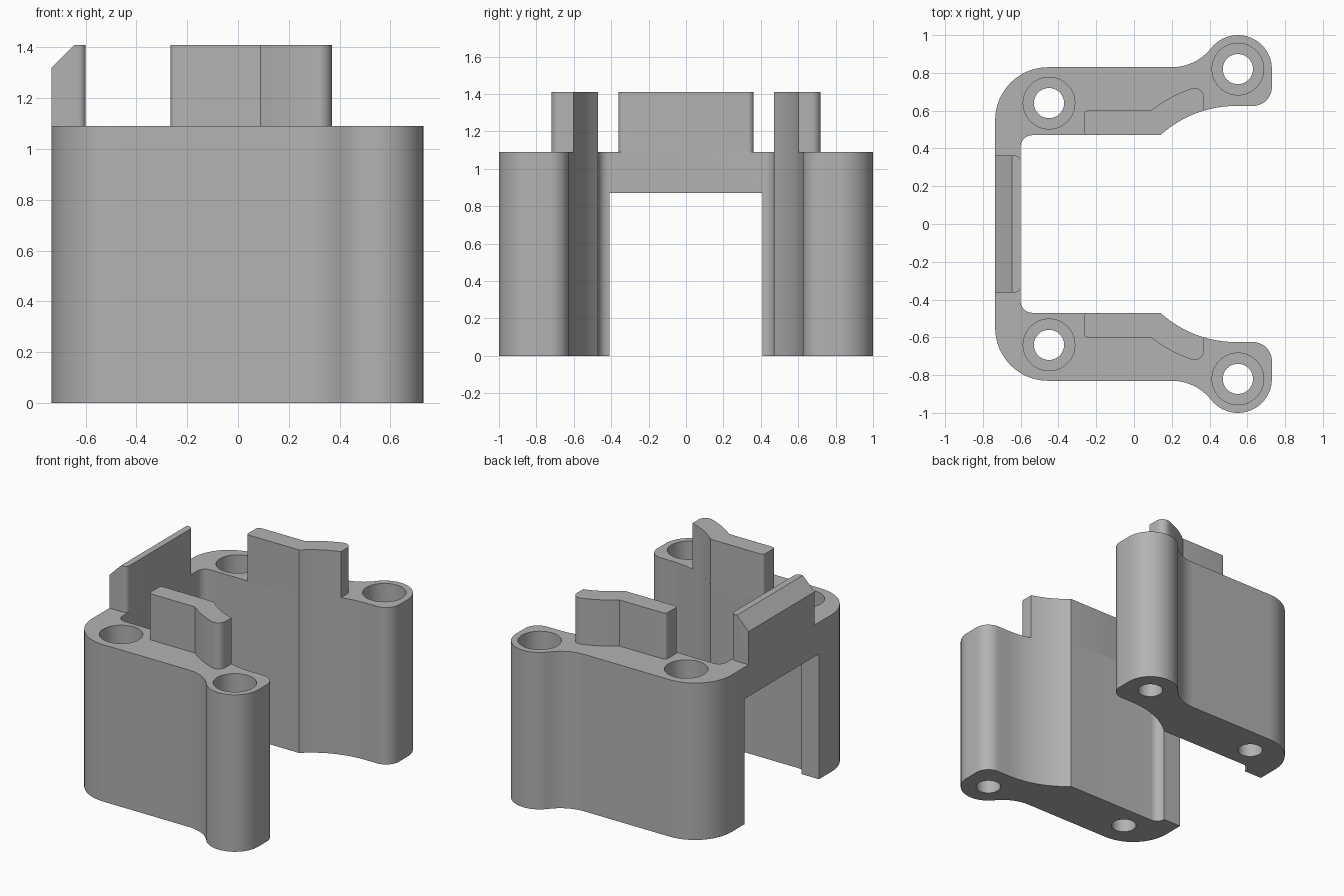
import bpy, bmesh, math
from mathutils import Vector

if "Cube" in bpy.data.objects:
    bpy.data.objects.remove(bpy.data.objects["Cube"])

TOP, TAB_TOP = 1.09, 1.41
grey = bpy.data.materials.new("plain grey")
grey.diffuse_color = (0.45, 0.45, 0.45, 1)
grey.use_nodes = True
grey.node_tree.nodes["Principled BSDF"].inputs["Base Color"].default_value = grey.diffuse_color


def arc(cx, cy, r, a0, a1, n=12):
    """Points on an arc, angles in degrees."""
    return [(cx + r * math.cos(math.radians(a0 + (a1 - a0) * i / n)),
             cy + r * math.sin(math.radians(a0 + (a1 - a0) * i / n))) for i in range(n + 1)]


def angle(cx, cy, x, y):
    return math.degrees(math.atan2(y - cy, x - cx))


def prism(name, outline, z0, z1):
    """Extrude a closed xy outline from z0 to z1."""
    bm = bmesh.new()
    face = bm.faces.new([bm.verts.new((x, y, z0)) for x, y in outline])
    ext = bmesh.ops.extrude_face_region(bm, geom=[face])
    new = [v for v in ext["geom"] if isinstance(v, bmesh.types.BMVert)]
    bmesh.ops.translate(bm, verts=new, vec=(0, 0, z1 - z0))
    bmesh.ops.recalc_face_normals(bm, faces=bm.faces)
    me = bpy.data.meshes.new(name)
    bm.to_mesh(me)
    bm.free()
    me.materials.append(grey)
    ob = bpy.data.objects.new(name, me)
    bpy.context.collection.objects.link(ob)
    return ob


def activate(ob):
    bpy.ops.object.select_all(action='DESELECT')
    ob.select_set(True)
    bpy.context.view_layer.objects.active = ob


def cut(ob, cutter):
    mod = ob.modifiers.new("cut", 'BOOLEAN')
    mod.operation, mod.solver, mod.object = 'DIFFERENCE', 'EXACT', cutter
    activate(ob)
    bpy.ops.object.modifier_apply(modifier=mod.name)
    bpy.data.objects.remove(cutter)


def smooth(ob):
    activate(ob)
    bpy.ops.object.shade_smooth_by_angle(angle=math.radians(25))


# Shared sweep of the inner wall and the tabs on top of it
SX, SY = 0.54, 0.03
R_IN, R_OUT = 0.595, 0.727
a_start = angle(SX, SY, 0.14, 0.47)

# Body: back half of the U outline, then mirrored to the front
blend = angle(0.2, 1.095, 0.55, 0.82)
half = (arc(-0.455, 0.55, 0.28, 180, 90, 20)
        + arc(0.2, 1.095, 0.265, -90, blend)
        + arc(0.55, 0.82, 0.18, 180 + blend, 0, 24)[1:]
        + arc(0.63, 0.725, 0.10, 0, -90)
        + arc(SX, SY, R_IN, 90, a_start)
        + arc(-0.54, 0.41, 0.06, 90, 180, 8))
body = prism("body", half + [(x, -y) for x, y in reversed(half)], 0, TOP)

# Opening below the left bridge
cut(body, prism("opening_cutter", [(-0.9, -0.409), (-0.4, -0.409), (-0.4, 0.409), (-0.9, 0.409)],
                -0.2, 0.87))

# Counterbored screw holes
for s in (1, -1):
    for x, y in ((-0.45, 0.64), (0.55, 0.82)):
        cut(body, prism("hole_cutter", arc(x, y * s, 0.08, 0, 360, 32)[:-1], -0.2, 1.3))
        cut(body, prism("bore_cutter", arc(x, y * s, 0.137, 0, 360, 40)[:-1], 0.4, 1.3))
smooth(body)

# Curved side tabs
a_end = angle(SX, SY, 0.37, 0.60)
tab = ([(-0.265, 0.49)] + arc(-0.245, 0.58, 0.02, 180, 90, 5)
       + arc(SX, SY, R_OUT, angle(SX, SY, 0.09, 0.60), angle(SX, SY, 0.305, 0.72), 10)
       + arc(0.32, 0.67, 0.05, 90, 0, 8)
       + arc(SX, SY, R_IN, a_end, a_start, 8)
       + arc(-0.245, 0.49, 0.02, 270, 180, 5)[:-1])
for name, s in (("back_tab", 1), ("front_tab", -1)):
    smooth(prism(name, [(x, y * s) for x, y in tab], TOP, TAB_TOP))

# Left tab with rounded inner corners and a bevelled outer top edge
left = prism("left_tab", [(-0.735, -0.362)] + arc(-0.63, -0.332, 0.03, -90, 0, 6)
             + arc(-0.63, 0.332, 0.03, 0, 90, 6) + [(-0.735, 0.362)], TOP, TAB_TOP)
bm = bmesh.new()
bm.from_mesh(left.data)
res = bmesh.ops.bisect_plane(bm, geom=bm.verts[:] + bm.edges[:] + bm.faces[:],
                             plane_co=Vector((-0.735, 0, 1.32)),
                             plane_no=Vector((-1, 0, 1)), clear_outer=True)
edges = [e for e in res["geom_cut"] if isinstance(e, bmesh.types.BMEdge)]
bmesh.ops.holes_fill(bm, edges=edges)
bmesh.ops.recalc_face_normals(bm, faces=bm.faces)
bm.to_mesh(left.data)
bm.free()
smooth(left)
